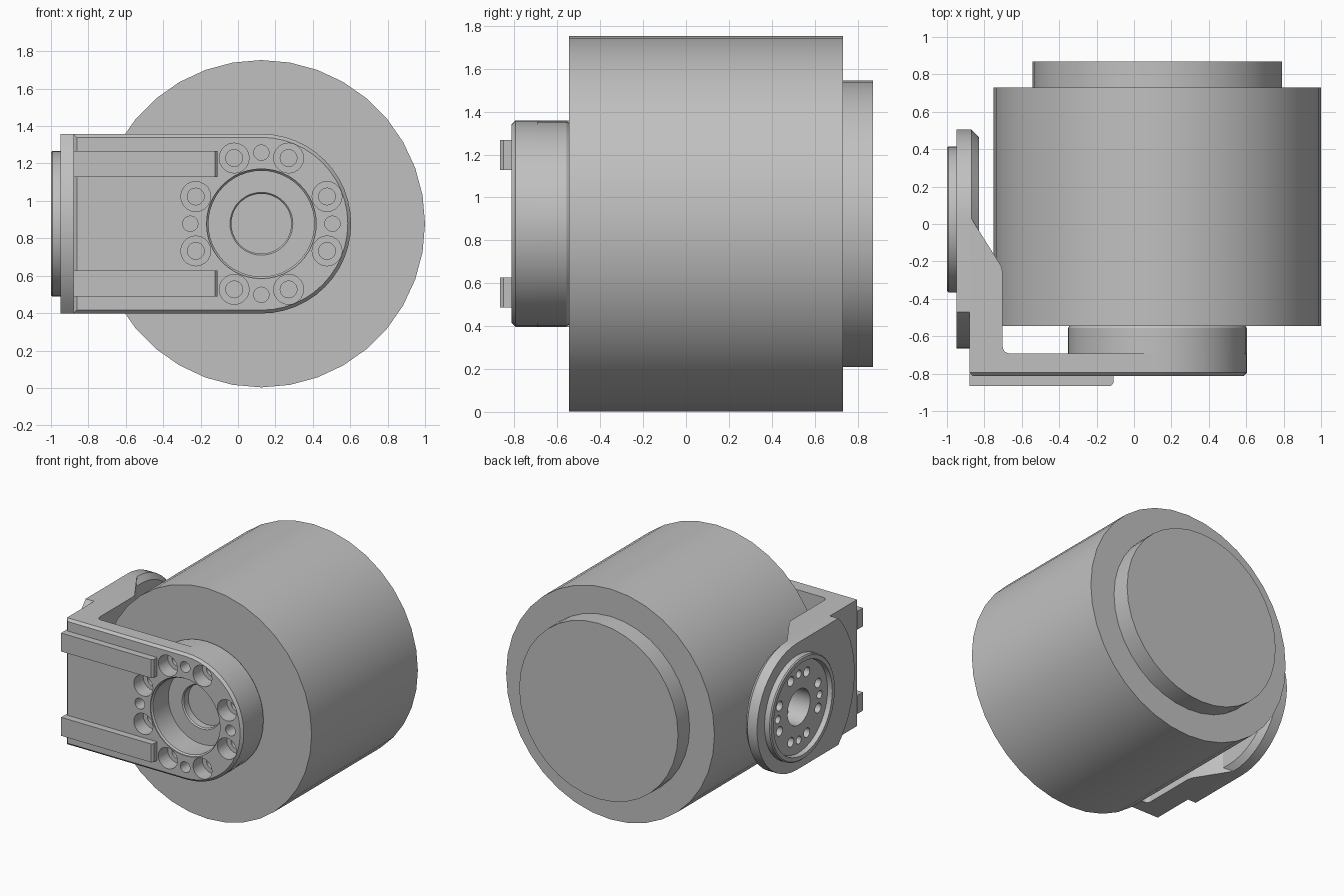
import bpy, bmesh
from math import sin, cos, pi, asin
from mathutils import Vector

cube = bpy.data.objects.get("Cube")
if cube:
    bpy.data.objects.remove(cube, do_unlink=True)

GREY = (0.53, 0.53, 0.53, 1.0)
mat = bpy.data.materials.new("plain grey metal")
mat.use_nodes = True
mat.diffuse_color = GREY
mat.node_tree.nodes["Principled BSDF"].inputs["Base Color"].default_value = GREY

CX, CZ = 0.125, 0.878      # main axis (along y)
SY = 0.025                 # side flange centre (axis along x)
HALF = 0.48                # half height of the bracket

# Each mapping turns (u, v, depth) into model space
AXES = {
    'x': lambda u, v, t: Vector((t, u, v)),
    'y': lambda u, v, t: Vector((u, t, v)),
    'z': lambda u, v, t: Vector((u, v, t)),
}


def finish(name, bm):
    bmesh.ops.recalc_face_normals(bm, faces=bm.faces)
    me = bpy.data.meshes.new(name)
    bm.to_mesh(me)
    bm.free()
    ob = bpy.data.objects.new(name, me)
    bpy.context.collection.objects.link(ob)
    me.materials.append(mat)
    return ob


def add_lathe(bm, axis, centre, rings, sides):
    """Solid of revolution from (radius, depth) rings."""
    loops = []
    for r, t in rings:
        loops.append([bm.verts.new(AXES[axis](
            centre[0] + r * cos(2 * pi * i / sides),
            centre[1] + r * sin(2 * pi * i / sides), t)) for i in range(sides)])
    for a, b in zip(loops, loops[1:]):
        for i in range(sides):
            j = (i + 1) % sides
            bm.faces.new((a[i], a[j], b[j], b[i]))
    bm.faces.new(loops[0])
    bm.faces.new(loops[-1])


def lathe(name, axis, centre, rings, sides=48):
    bm = bmesh.new()
    add_lathe(bm, axis, centre, rings, sides)
    return finish(name, bm)


def prism(name, axis, points, t0, t1, chamfer=0):
    """Extruded outline; the chamfer runs round the t1 end."""
    bm = bmesh.new()
    low = [bm.verts.new(AXES[axis](u, v, t0)) for u, v in points]
    top = [bm.verts.new(AXES[axis](u, v, t1)) for u, v in points]
    n = len(points)
    for i in range(n):
        j = (i + 1) % n
        bm.faces.new((low[i], low[j], top[j], top[i]))
    bm.faces.new(low)
    cap = bm.faces.new(top)
    bmesh.ops.recalc_face_normals(bm, faces=bm.faces)
    if chamfer:
        bmesh.ops.bevel(bm, geom=list(cap.edges), offset=chamfer, segments=1,
                        affect='EDGES', clamp_overlap=False)
    return finish(name, bm)


def arc(cu, cv, r, a0, a1, n):
    return [(cu + r * cos(a0 + (a1 - a0) * i / n),
             cv + r * sin(a0 + (a1 - a0) * i / n)) for i in range(n + 1)]


def cut(targets, cutter):
    for ob in targets:
        mod = ob.modifiers.new("cut", 'BOOLEAN')
        mod.operation = 'DIFFERENCE'
        mod.solver = 'EXACT'
        mod.object = cutter
        bpy.context.view_layer.objects.active = ob
        bpy.ops.object.modifier_apply(modifier=mod.name)
    bpy.data.objects.remove(cutter, do_unlink=True)


def hole_circle(bm, axis, centre, radius, start, count, rings):
    for k in range(count):
        a = start + 2 * pi * k / count
        c = (centre[0] + radius * cos(a), centre[1] + radius * sin(a))
        add_lathe(bm, axis, c, rings, 20)


# Motor body and rear cap
body = lathe("motor_body", 'y', (CX, CZ), [(0.875, -0.545), (0.875, 0.73)], 36)
cap = lathe("rear_cap", 'y', (CX, CZ), [(0.667, 0.72), (0.667, 0.87)], 36)

# Front plate with its rounded end, and the round boss behind it
outline = [(-0.88, CZ + HALF), (-0.88, CZ - HALF)]
outline += arc(CX, CZ, HALF, -pi / 2, pi / 2, 24)
front_plate = prism("front_plate", 'y', outline, -0.692, -0.813, 0.018)
boss = lathe("front_boss", 'y', (CX, CZ),
             [(0.478, -0.72), (0.478, -0.557), (0.47, -0.544)])

# Rails on the front plate
rail = [(-0.88, -0.8), (-0.88, -0.866), (-0.123, -0.866), (-0.11, -0.85), (-0.11, -0.8)]
rails = [prism(side + "_rail", 'z', rail, CZ + s * 0.32 - 0.07, CZ + s * 0.32 + 0.07)
         for side, s in (("upper", 1), ("lower", -1))]

# Corner web joining the front plate to the side plate
web_profile = [(-0.88, -0.79), (-0.66, -0.79)]
web_profile += arc(-0.665, -0.655, 0.037, -pi / 2, -pi, 6)
web_profile += [(-0.702, -0.26), (-0.71, -0.225), (-0.87, 0.03), (-0.88, 0.03)]
web = prism("corner_web", 'z', web_profile, CZ - HALF, CZ + HALF)

# Side plate: rounded rear, wide shallow arc at the front
R = 0.69
lean = asin(HALF / R)
side_outline = arc(SY, CZ, HALF, -pi / 2, pi / 2, 24)
side_outline += arc(SY, CZ, R, pi - lean, pi + lean, 16)
side_plate = prism("side_plate", 'x', side_outline, -0.95, -0.83, 0.04)

# Side flange with a raised rim
flange = lathe("side_flange", 'x', (SY, CZ),
               [(0.39, -0.94), (0.39, -0.992), (0.382, -1.0), (0.352, -1.0),
                (0.345, -0.965)])

# Front bore, counterbored bolt holes and dowel holes
bm = bmesh.new()
add_lathe(bm, 'y', (CX, CZ), [(0.293, -0.9), (0.293, -0.805), (0.283, -0.795),
                              (0.283, -0.61), (0.168, -0.61), (0.16, -0.6),
                              (0.16, -0.5)], 48)
hole_circle(bm, 'y', (CX, CZ), 0.38, pi / 8, 8,
            [(0.08, -0.9), (0.08, -0.7), (0.045, -0.7), (0.045, -0.58)])
hole_circle(bm, 'y', (CX, CZ), 0.38, 0, 4, [(0.041, -0.9), (0.041, -0.66)])
cut([front_plate, boss], finish("front_cutter", bm))

# Side flange centre hole, bolt holes and dowel holes
bm = bmesh.new()
add_lathe(bm, 'x', (SY, CZ), [(0.135, -1.1), (0.135, -0.75)], 32)
hole_circle(bm, 'x', (SY, CZ), 0.25, pi / 8, 8, [(0.036, -1.1), (0.036, -0.75)])
hole_circle(bm, 'x', (SY, CZ), 0.25, 0, 4, [(0.03, -1.1), (0.03, -0.75)])
cut([flange, side_plate, web], finish("side_cutter", bm))

# Smooth the round walls, keep the edges sharp
bpy.ops.object.select_all(action='DESELECT')
for ob in [body, cap, front_plate, boss, web, side_plate, flange] + rails:
    ob.select_set(True)
    bpy.context.view_layer.objects.active = ob
bpy.ops.object.shade_smooth_by_angle(angle=pi / 6)
